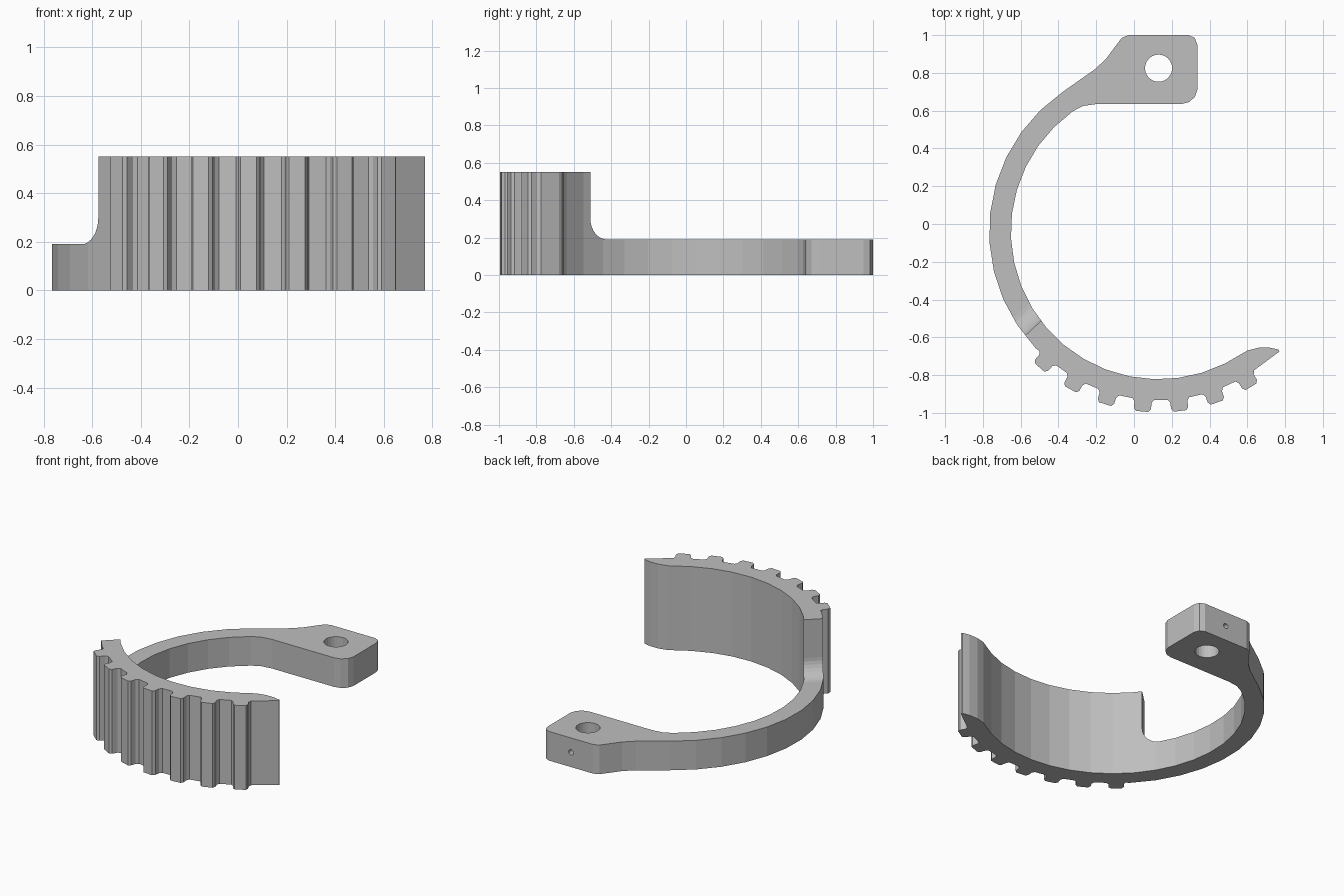
import bpy, bmesh, math
from mathutils import Vector, Matrix

cube = bpy.data.objects.get("Cube")
if cube:
    bpy.data.objects.remove(cube, do_unlink=True)

CENTER = Vector((0.13, -0.04))
HEIGHT, LOW = 0.55, 0.19

grey = bpy.data.materials.new("plain_grey")
grey.use_nodes = True
grey.diffuse_color = (0.52, 0.52, 0.52, 1)
grey.node_tree.nodes["Principled BSDF"].inputs["Base Color"].default_value = (0.52, 0.52, 0.52, 1)


def polar(radius, degrees):
    a = math.radians(degrees)
    return CENTER + radius * Vector((math.cos(a), math.sin(a)))


def arc(radius, start, end, steps):
    return [polar(radius, start + (end - start) * i / steps) for i in range(steps + 1)]


def prism(name, outline, depth, matrix=Matrix()):
    """Extrude a flat outline along local z."""
    bm = bmesh.new()
    face = bm.faces.new([bm.verts.new((p[0], p[1], 0)) for p in outline])
    top = bmesh.ops.extrude_face_region(bm, geom=[face])["geom"]
    bmesh.ops.translate(bm, vec=(0, 0, depth),
                        verts=[v for v in top if isinstance(v, bmesh.types.BMVert)])
    bmesh.ops.recalc_face_normals(bm, faces=bm.faces)
    bm.transform(matrix)
    mesh = bpy.data.meshes.new(name)
    bm.to_mesh(mesh)
    bm.free()
    mesh.materials.append(grey)
    obj = bpy.data.objects.new(name, mesh)
    bpy.context.collection.objects.link(obj)
    return obj


def circle(radius, sides):
    return [(radius * math.cos(math.tau * i / sides), radius * math.sin(math.tau * i / sides))
            for i in range(sides)]


def cut(target, cutter):
    """Subtract the cutter, then discard it."""
    cutter.hide_render = True
    mod = target.modifiers.new("cut", "BOOLEAN")
    mod.operation, mod.solver, mod.object = "DIFFERENCE", "EXACT", cutter
    bpy.context.view_layer.objects.active = target
    bpy.ops.object.modifier_apply(modifier=mod.name)
    bpy.data.objects.remove(cutter, do_unlink=True)


# Outer side of the curved arm
outline = arc(0.897, 124.2, 223.5, 10)

# Seven rounded grip teeth
TOOTH = [(-3.7, 0.892), (-2.9, 0.908), (-2.75, 0.942), (-2.0, 0.957),
         (2.0, 0.957), (2.75, 0.942), (2.9, 0.908), (3.7, 0.892)]
for k in range(7):
    outline += [polar(r, 228.8 + 12 * k + offset) for offset, r in TOOTH]

# Pointed end, inner side, then the mounting lug
outline += [(0.77, -0.675), (0.765, -0.664), (0.72, -0.655), (0.66, -0.655), (0.6, -0.67)]
outline += arc(0.782, 296.7, 125.5, 18)
outline += [(-0.27, 0.625), (-0.2, 0.635),
            (0.25, 0.635), (0.29, 0.645), (0.322, 0.672), (0.335, 0.71),
            (0.335, 0.95), (0.322, 0.985), (0.29, 1.0),
            (-0.03, 1.0), (-0.065, 0.985), (-0.09, 0.952), (-0.15, 0.872), (-0.21, 0.817)]
clip = prism("curved_grip_bracket", outline, HEIGHT)

# Lower the arm beyond the grip, with a filleted step
FILLET = 0.11
profile = [(0, 1)]
for i in range(9):
    a = math.pi / 2 * i / 8
    profile.append((FILLET * (1 - math.cos(a)), LOW + FILLET * (1 - math.sin(a))))
profile += [(3, LOW), (3, 1)]
across = Vector((0.085, 0.08, 0)).normalized()
along = Vector((-across.y, across.x, 0))
up = Vector((0, 0, 1))
frame = Matrix((along, up, across)).transposed().to_4x4()
frame.translation = Vector((-0.575, -0.59, 0)) - across * 1.5
cut(clip, prism("step_cutter", profile, 4, frame))

# Pin hole through the lug
cut(clip, prism("pin_hole_cutter", circle(0.072, 24), 1,
                Matrix.Translation((0.13, 0.825, -0.3))))

# Small set screw hole from the back of the lug into the pin hole
cut(clip, prism("screw_hole_cutter", circle(0.017, 16), 0.25,
                Matrix.Translation((0.13, 1.08, 0.096)) @ Matrix.Rotation(math.pi / 2, 4, "X")))
